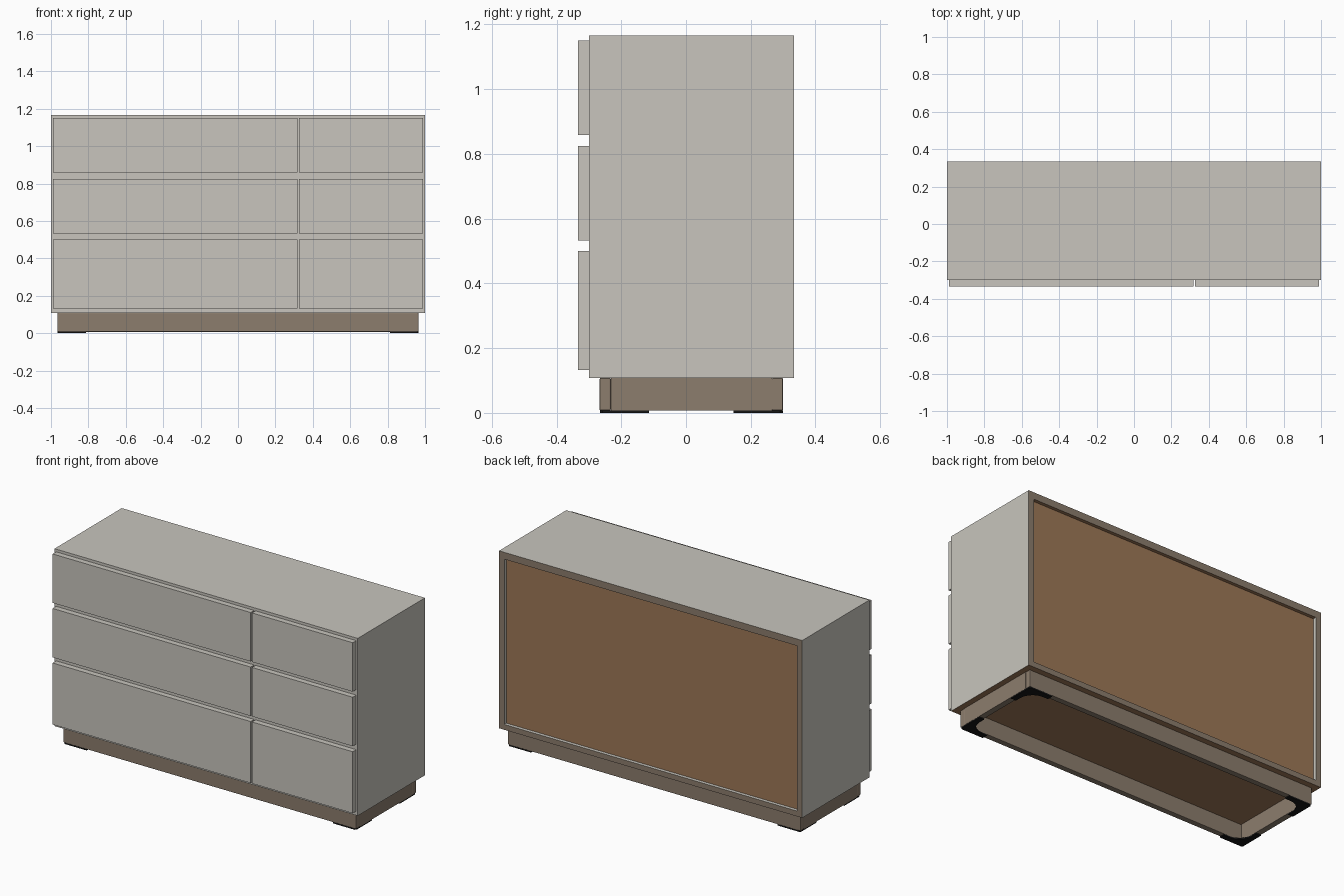
import bpy, bmesh, math

if "Cube" in bpy.data.objects:
    bpy.data.objects.remove(bpy.data.objects["Cube"])


def material(name, rgb):
    m = bpy.data.materials.new(name)
    m.diffuse_color = (*rgb, 1.0)
    m.use_nodes = True
    m.node_tree.nodes["Principled BSDF"].inputs["Base Color"].default_value = m.diffuse_color
    return m


GREY = material("warm_grey_lacquer", (0.578, 0.558, 0.509))
TAUPE = material("taupe_board", (0.262, 0.205, 0.153))
BROWN = material("brown_panel", (0.342, 0.188, 0.095))
BLACK = material("black_rubber", (0.008, 0.008, 0.008))


def finish(name, bm, mats):
    bmesh.ops.recalc_face_normals(bm, faces=bm.faces)
    mesh = bpy.data.meshes.new(name)
    bm.to_mesh(mesh)
    bm.free()
    for m in mats:
        mesh.materials.append(m)
    ob = bpy.data.objects.new(name, mesh)
    bpy.context.collection.objects.link(ob)
    return ob


def box(name, x, y, z, mats, rule=None, bevel=0.0):
    """Box from (min, max) ranges; rule(normal) picks the material slot."""
    bm = bmesh.new()
    bmesh.ops.create_cube(bm, size=1.0)
    for v in bm.verts:
        v.co = [r[0] + (c + 0.5) * (r[1] - r[0]) for c, r in zip(v.co, (x, y, z))]
    bm.normal_update()
    if rule:
        for f in bm.faces:
            f.material_index = rule(f.normal)
    ob = finish(name, bm, mats)
    if bevel:
        mod = ob.modifiers.new("soft_edges", "BEVEL")
        mod.width = bevel
        mod.segments = 2
    return ob


# Carcass boards: lacquered, raw taupe back edge, brown underside
CARCASS = [GREY, TAUPE, BROWN]


def carcass_rule(n):
    return 1 if n.y > 0.5 else 2 if n.z < -0.5 else 0


T = 0.035
FRONT, BACK = -0.30, 0.333
Z0, Z1, Z2, Z3 = 0.108, 0.14, 1.125, 1.166
box("top_panel", (-1, 1), (FRONT, BACK), (Z2, Z3), CARCASS, carcass_rule)
box("bottom_panel", (-1, 1), (FRONT, BACK), (Z0, Z1), CARCASS, carcass_rule)
for side, a, b in (("left", -1, -1 + T), ("right", 1 - T, 1)):
    box(side + "_side_panel", (a, b), (FRONT, BACK), (Z1, Z2), CARCASS, carcass_rule)
box("divider_panel", (0.317, 0.352), (FRONT, 0.30), (Z1, Z2), [GREY])
box("back_panel", (-1 + T, 1 - T), (0.30, 0.313), (Z1, Z2), [BROWN])

# Drawer fronts, and rails behind the gaps
columns = {"wide": (-0.99, 0.317), "narrow": (0.326, 0.99)}
bays = {"wide": (-1 + T, 0.317), "narrow": (0.352, 1 - T)}
rows = {"lower": (0.133, 0.50), "middle": (0.533, 0.825), "upper": (0.858, 1.15)}
for col, xr in columns.items():
    for row, zr in rows.items():
        box(f"{row}_{col}_drawer_front", xr, (-0.333, FRONT), zr, [GREY])
    for row, z in (("lower", 0.5165), ("upper", 0.8415)):
        box(f"{row}_{col}_rail", bays[col], (FRONT + 0.001, -0.24),
            (z - 0.025, z + 0.025), [GREY])

# Plinth frame, open underneath
PX, PF, PB, PZ = 0.965, -0.267, 0.30, 0.007
box("front_plinth_board", (-PX, PX), (PF, PF + T), (PZ, Z0), [TAUPE], bevel=0.004)
box("back_plinth_board", (-PX, PX), (PB - T, PB), (PZ, Z0), [TAUPE], bevel=0.004)
for side, s in (("left", -1), ("right", 1)):
    xs = sorted((s * PX, s * (PX - T)))
    box(side + "_plinth_board", xs, (PF + T, PB - T), (PZ, Z0), [TAUPE])


# Corner foot pads: L-shaped plates with a concave inner curve
def foot_pad(name, cx, cy, sx, sy):
    arm, w, r, c = 0.152, 0.033, 0.085, 0.008
    pts = [(c, 0), (arm, 0), (arm, w)]
    for i in range(9):
        a = math.radians(270 - 90 * i / 8)
        pts.append((w + r + r * math.cos(a), w + r + r * math.sin(a)))
    pts += [(w, arm), (0, arm), (0, c)]
    bm = bmesh.new()
    face = bm.faces.new([bm.verts.new((cx - sx * u, cy - sy * v, 0)) for u, v in pts])
    top = bmesh.ops.extrude_face_region(bm, geom=[face])["geom"]
    for v in top:
        if isinstance(v, bmesh.types.BMVert):
            v.co.z = PZ + 0.001
    finish(name, bm, [BLACK])


for fb, cy, sy in (("front", PF + 0.001, -1), ("back", PB - 0.001, 1)):
    for lr, sx in (("left", -1), ("right", 1)):
        foot_pad(f"{fb}_{lr}_foot_pad", sx * (PX - 0.001), cy, sx, sy)
